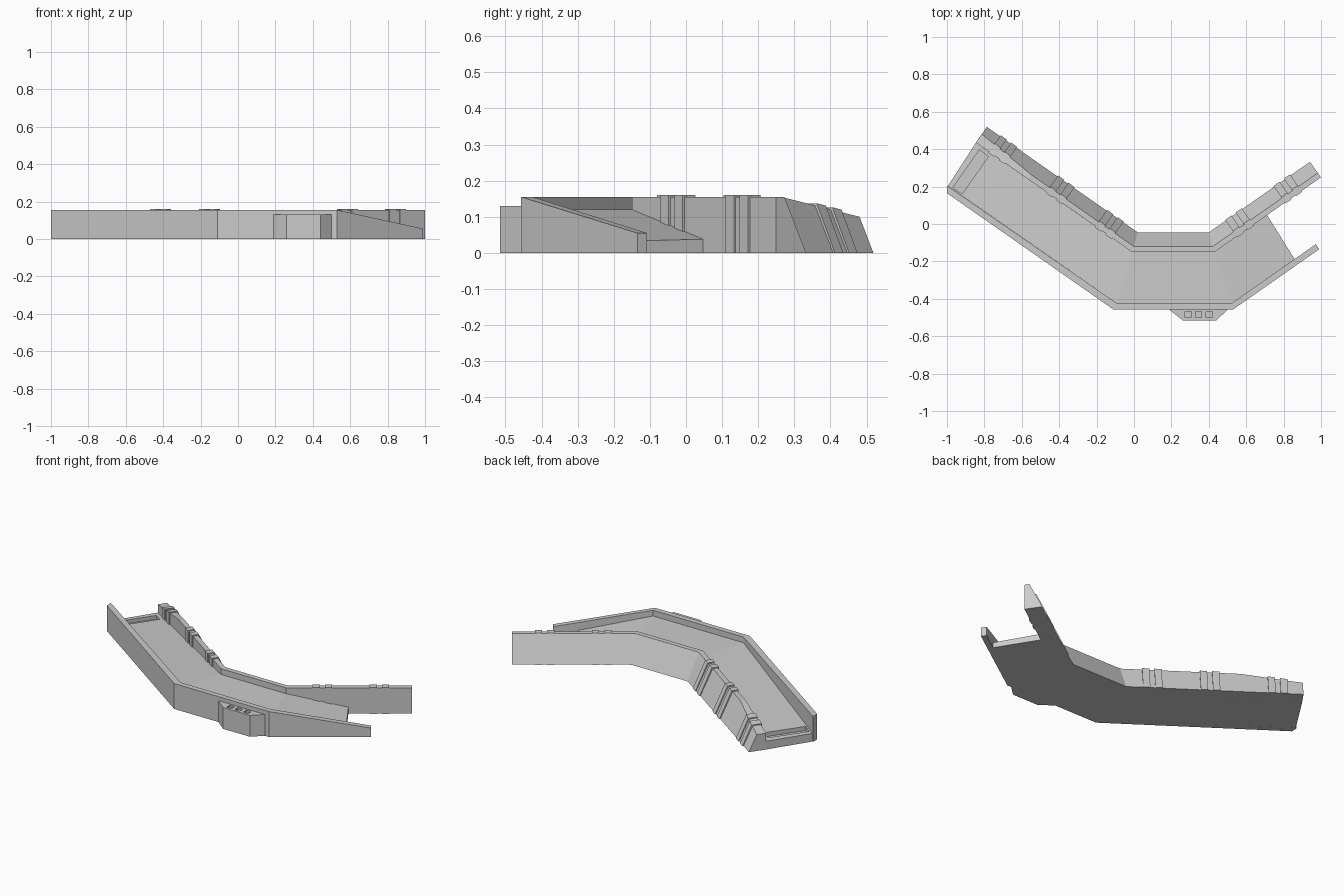
import bpy, bmesh, math
from mathutils import Vector

if "Cube" in bpy.data.objects:
    bpy.data.objects.remove(bpy.data.objects["Cube"])

H = 0.155


def loft(name, sections):
    """Closed solid through a row of equal-sized cross sections."""
    bm = bmesh.new()
    rows = [[bm.verts.new(p) for p in s] for s in sections]
    n = len(rows[0])
    for a, b in zip(rows, rows[1:]):
        for i in range(n):
            j = (i + 1) % n
            bm.faces.new((a[i], a[j], b[j], b[i]))
    bm.faces.new(rows[0])
    bm.faces.new(rows[-1])
    bmesh.ops.recalc_face_normals(bm, faces=bm.faces)
    me = bpy.data.meshes.new(name)
    bm.to_mesh(me)
    bm.free()
    ob = bpy.data.objects.new(name, me)
    bpy.context.collection.objects.link(ob)
    return ob


def slab(a, b, za, zb):
    """Upright four-point section between plan points a and b."""
    return [(*a, 0), (*a, za), (*b, zb), (*b, 0)]


def battered(f, b, z, grow=0.0):
    """Section with an upright front and a sloping back."""
    f, b = Vector(f), Vector(b)
    d = (b - f).normalized() * grow
    t = f.lerp(b, 1 - 0.714 * z / H)
    return [(*(f - d), 0), (*(f - d), z + grow), (*(t + d), z + grow), (*(b + d), 0)]


def cut(target, name, loc, size, angle=0.0):
    bpy.ops.mesh.primitive_cube_add(size=1, location=loc, rotation=(0, 0, angle))
    c = bpy.context.object
    c.name = name
    c.scale = size
    c.hide_render = True
    c.hide_set(True)
    m = target.modifiers.new(name, 'BOOLEAN')
    m.object = c
    m.solver = 'EXACT'


# Deck, sloping down at both ends
deck = loft("deck", [
    slab((-0.845, 0.435), (-0.995, 0.203), 0.05, 0.05),
    slab((-0.01, -0.15), (-0.09, -0.425), 0.12, 0.12),
    slab((0.43, -0.15), (0.52, -0.425), 0.12, 0.12),
    slab((0.71, 0.05), (0.86, -0.19), 0.038, 0.032)])
cut(deck, "end_slot_cutter", (-0.873, 0.278, 0.08), (0.245, 0.06, 0.1), math.radians(55))

# Front parapet
loft("front_wall", [
    slab((-1, 0.165), (-1, 0.205), H, H),
    slab((-0.11, -0.457), (-0.09, -0.425), H, H),
    slab((0.53, -0.457), (0.52, -0.425), H, H),
    slab((0.99, -0.135), (0.972, -0.108), 0.055, 0.055)])

# Rear wall with sloping back, lower at the left end
LEFT = (Vector((-0.01, -0.15)), Vector((0.574, 0.819)), Vector((-0.819, 0.574)))
RIGHT = (Vector((0.43, -0.15)), Vector((-0.574, 0.819)), Vector((0.819, 0.574)))
W, S_BREAK, S_END = 0.102, 0.68, 1.02


def wing_section(wing, s, grow=0.0):
    origin, n, d = wing
    f = origin + d * s
    z = H
    if wing is LEFT and s > S_BREAK:
        z = H - 0.055 * (s - S_BREAK) / (S_END - S_BREAK)
    return battered(f, f + n * W, z, grow)


loft("rear_wall", [
    wing_section(LEFT, S_END),
    wing_section(LEFT, S_BREAK),
    battered((-0.01, -0.15), (0.02, -0.045), H),
    battered((0.43, -0.15), (0.40, -0.045), H),
    wing_section(RIGHT, 0.695)])

# Paired ribs wrapping over the rear wall
for wing, centres in ((LEFT, (0.185, 0.505, 0.88)), (RIGHT, (0.2, 0.515))):
    for c in centres:
        for off in (-0.034, 0.034):
            loft("rib", [wing_section(wing, c + off - 0.02, 0.006),
                         wing_section(wing, c + off + 0.02, 0.006)])

# Control box on the front with three sockets
box = loft("front_box", [slab((0.19, -0.45), (0.505, -0.45), 0.13, 0.13),
                         slab((0.19, -0.459), (0.5, -0.459), 0.13, 0.13),
                         slab((0.26, -0.515), (0.44, -0.515), 0.13, 0.13)])
for x in (0.29, 0.345, 0.402):
    cut(box, "socket_cutter", (x, -0.484, 0.135), (0.034, 0.032, 0.035))
